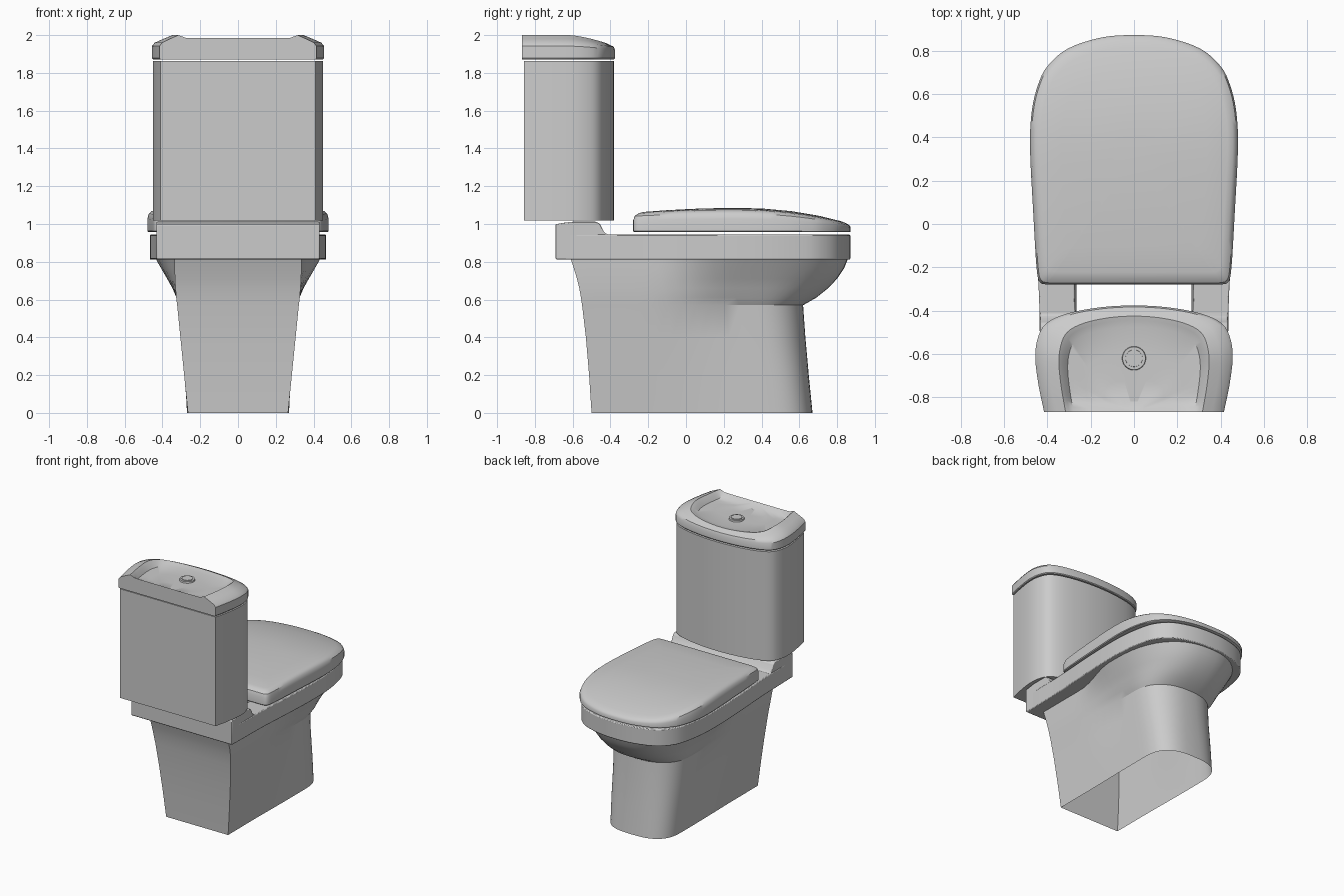
import bpy, bmesh, math
from mathutils import Vector

if "Cube" in bpy.data.objects:
    bpy.data.objects.remove(bpy.data.objects["Cube"])

ceramic = bpy.data.materials.new("grey_ceramic")
ceramic.use_nodes = True
ceramic.diffuse_color = (0.6, 0.6, 0.6, 1)
ceramic.node_tree.nodes["Principled BSDF"].inputs["Base Color"].default_value = (0.6, 0.6, 0.6, 1)


def finish(name, bm, bevel=0.0, angle=35):
    bmesh.ops.remove_doubles(bm, verts=bm.verts, dist=0.0005)
    bmesh.ops.recalc_face_normals(bm, faces=bm.faces)
    mesh = bpy.data.meshes.new(name)
    bm.to_mesh(mesh)
    bm.free()
    mesh.materials.append(ceramic)
    obj = bpy.data.objects.new(name, mesh)
    bpy.context.collection.objects.link(obj)
    if bevel:
        mod = obj.modifiers.new("soft_edges", "BEVEL")
        mod.width, mod.segments, mod.limit_method = bevel, 2, "ANGLE"
    bpy.ops.object.select_all(action="DESELECT")
    obj.select_set(True)
    bpy.context.view_layer.objects.active = obj
    bpy.ops.object.shade_smooth_by_angle(angle=math.radians(angle))


def outline(half, steps=4):
    """Smooth curve through a half outline and its mirror image, back to front to back."""
    pts = [Vector(p) for p in half] + [Vector((-x, y)) for x, y in reversed(half[:-1])]
    pts = [2 * pts[0] - pts[1]] + pts + [2 * pts[-1] - pts[-2]]
    curve = []
    for a, b, c, d in zip(pts, pts[1:], pts[2:], pts[3:]):
        for i in range(steps):
            t = i / steps
            curve.append(0.5 * (2 * b + (c - a) * t + (2 * a - 5 * b + 4 * c - d) * t ** 2
                                + (3 * b - a - 3 * c + d) * t ** 3))
    return curve + [pts[-2]]


def loft(name, rings, caps=(True, True), back_panel=False, tube=False, bevel=0.0, angle=35):
    """Skin between rings; back_panel closes the open ends with one flat face."""
    bm = bmesh.new()
    loops = [[bm.verts.new(p) for p in ring] for ring in rings]
    n = len(loops[0])
    pairs = list(zip(loops, loops[1:])) + ([(loops[-1], loops[0])] if tube else [])
    for low, high in pairs:
        for i in range(n - 1 if back_panel else n):
            j = (i + 1) % n
            bm.faces.new((low[i], low[j], high[j], high[i]))
    if back_panel:
        bm.faces.new([r[0] for r in loops] + [r[-1] for r in reversed(loops)])
    if caps[0]:
        bm.faces.new(loops[0])
    if caps[1]:
        bm.faces.new(loops[-1])
    finish(name, bm, bevel, angle)


# Cistern: flat back, bowed front
BACK = -0.858
tank_plan = outline([(0.41, BACK), (0.435, -0.74), (0.45, -0.62), (0.44, -0.53),
                     (0.40, -0.46), (0.30, -0.415), (0.15, -0.388), (0, -0.38)])
loft("cistern", [[(p.x, p.y, z) for p in tank_plan] for z in (1.018, 1.862)], back_panel=True)

# Cistern lid: rounded shoulders around a dish with a low lip at the back
# (width scale, depth scale, back height, front height, dish drop)
lid_steps = [(1.0, 0.99, 1.872, 1.872, 0), (1.012, 1.0, 1.878, 1.878, 0), (1.012, 1.0, 1.942, 1.922, 0),
             (0.98, 0.985, 1.96, 1.938, 0), (0.88, 0.94, 1.98, 1.943, 0), (0.77, 0.9, 2.0, 1.942, 0),
             (0.73, 0.86, 1.994, 1.946, 0.01), (0.68, 0.8, 1.986, 1.975, 0.032), (0.5, 0.55, 1.985, 1.985, 0.036),
             (0.3, 0.3, 1.985, 1.985, 0.036), (0.1, 0.1, 1.985, 1.985, 0.036)]
LID_BACK, LID_DEPTH = -0.868, 0.492
lid_rings = []
for sx, sy, z_back, z_front, drop in lid_steps:
    ring = []
    for p in tank_plan:
        t = (p.y - BACK) / -(BACK + 0.38) * sy
        z = z_back + (z_front - z_back) * (max(0, t - 0.5) * 2) ** 1.5 - drop * min(1, t * 10)
        ring.append((p.x * sx, LID_BACK + t * LID_DEPTH, z))
    lid_rings.append(ring)
loft("cistern_lid", lid_rings, back_panel=True)

# Flush button with its collar
for name, radius, height in (("button_collar", 0.057, 0.02), ("flush_button", 0.042, 0.03)):
    bm = bmesh.new()
    bmesh.ops.create_cone(bm, cap_ends=True, segments=24, radius1=radius, radius2=radius * 0.93, depth=height)
    bmesh.ops.translate(bm, verts=bm.verts, vec=(0, -0.62, 1.95))
    finish(name, bm, angle=25)

# Bowl rim: a thick slab with an opening through it
rim_plan = outline([(0.43, -0.69), (0.435, -0.5), (0.44, -0.3), (0.463, 0.1), (0.465, 0.4), (0.437, 0.6),
                    (0.395, 0.715), (0.305, 0.805), (0.15, 0.857), (0, 0.87)])
rim_rings = [[(p.x, p.y, z) for p in rim_plan] for z in (0.812, 0.944)]
rim_rings += [[(p.x * 0.63, -0.41 + (p.y + 0.69) * 0.67, z) for p in rim_plan] for z in (0.944, 0.812)]
loft("bowl_rim", rim_rings, caps=(False, False), tube=True, bevel=0.006)

# Raised deck under the cistern
deck = [(-0.692, 0.815), (-0.692, 0.998), (-0.65, 1.006), (-0.60, 1.012), (-0.475, 1.012),
        (-0.455, 1.0), (-0.437, 0.962), (-0.42, 0.946), (-0.41, 0.945), (-0.41, 0.815)]
loft("rear_deck", [[(x, y, z) for y, z in deck] for x in (-0.432, 0.432)], bevel=0.008)


# Pedestal and bowl: open shell, straight behind, flaring out below the rim
def pedestal_ring(z, back, rear_w, mid_w, shoulder, front, power):
    half = []
    for i in range(12):
        y = back + (shoulder - back) * i / 12
        t = min(1, max(0, (y + 0.2) / 0.45))
        half.append((rear_w + (mid_w - rear_w) * t * t * (3 - 2 * t), y))
    for i in range(13):
        a = math.pi / 2 * i / 12
        half.append((mid_w * max(0, math.cos(a)) ** power, shoulder + (front - shoulder) * math.sin(a) ** power))
    return [(x, y, z) for x, y in half] + [(-x, y, z) for x, y in reversed(half[:-1])]


levels = [(0, -0.50, 0.265, 0.27, 0.43, 0.67, 0.72), (0.2, -0.513, 0.285, 0.28, 0.41, 0.65, 0.76),
          (0.4, -0.53, 0.305, 0.29, 0.38, 0.632, 0.82), (0.57, -0.55, 0.322, 0.30, 0.36, 0.62, 0.85),
          (0.61, -0.556, 0.327, 0.326, 0.34, 0.69, 0.85), (0.66, -0.565, 0.331, 0.347, 0.32, 0.752, 0.85),
          (0.71, -0.577, 0.334, 0.375, 0.31, 0.8, 0.85), (0.765, -0.594, 0.336, 0.407, 0.30, 0.837, 0.85),
          (0.815, -0.61, 0.337, 0.435, 0.30, 0.857, 0.85)]
loft("pedestal_bowl", [pedestal_ring(*level) for level in levels], caps=(False, False), angle=28)

# Seat cover: crowned both ways, thinning toward the front
seat_plan = outline([(0.40, -0.28), (0.435, -0.268), (0.45, -0.2), (0.465, 0.05), (0.48, 0.35),
                     (0.472, 0.52), (0.444, 0.64), (0.40, 0.728), (0.305, 0.81), (0.15, 0.861), (0, 0.872)])
SEAT_BASE = 0.957


def crown(x, y):
    fall = 0.018 * ((0.25 - y) / 0.53) ** 2 if y < 0.25 else 0.085 * ((y - 0.25) / 0.62) ** 2.3
    return 1.085 - fall - 0.012 * (x / 0.48) ** 2


seat_rings = []
for scale, rise in ((0.99, 0), (1, 0.05), (1, 0.6), (0.985, 0.84), (0.95, 0.96), (0.9, 1),
                    (0.7, 1), (0.45, 1), (0.2, 1)):
    ring = []
    for p in seat_plan:
        x, y = p.x * scale, 0.3 + (p.y - 0.3) * scale
        ring.append((x, y, SEAT_BASE + rise * (crown(x, y) - SEAT_BASE)))
    seat_rings.append(ring)
loft("seat_cover", seat_rings)
